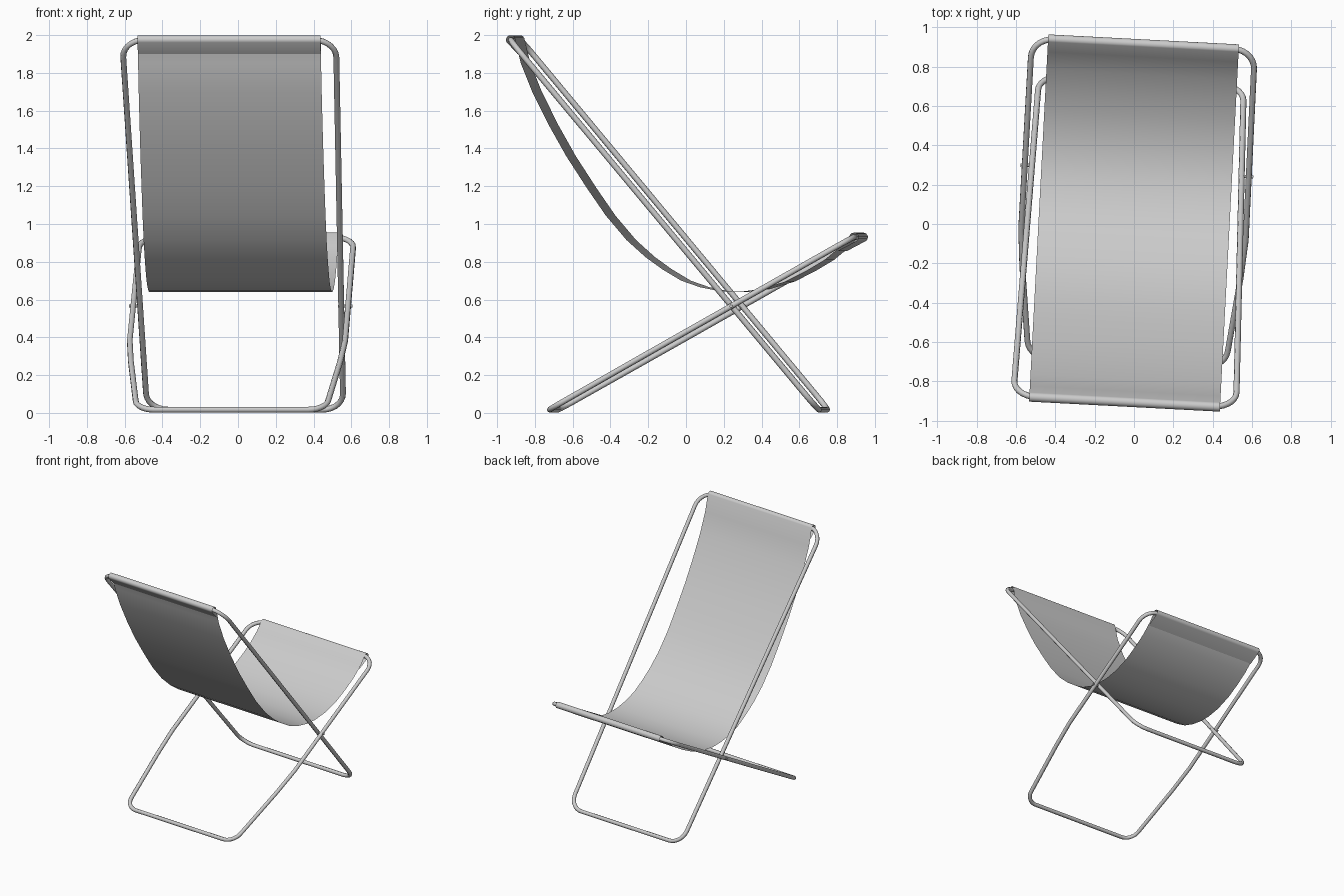
import bpy, math
from mathutils import Vector, Matrix

if "Cube" in bpy.data.objects:
    bpy.data.objects.remove(bpy.data.objects["Cube"], do_unlink=True)

TUBE = 0.0155
TURN = Matrix.Rotation(math.radians(-3), 4, "Z")   # chair stands slightly turned


def material(name, color):
    m = bpy.data.materials.new(name)
    m.use_nodes = True
    m.diffuse_color = color
    m.node_tree.nodes["Principled BSDF"].inputs["Base Color"].default_value = color
    return m


grey = material("pale grey", (0.6, 0.6, 0.6, 1))


def finish(obj, name, angle):
    obj.name = name
    obj.data.materials.clear()
    obj.data.materials.append(grey)
    bpy.ops.object.select_all(action="DESELECT")
    obj.select_set(True)
    bpy.context.view_layer.objects.active = obj
    bpy.ops.object.shade_smooth_by_angle(angle=math.radians(angle))


def rounded(corner, before, after, r, steps=7):
    """Arc replacing a corner of a path."""
    if r == 0:
        return [corner]
    a, b = (before - corner).normalized(), (after - corner).normalized()
    centre = corner + (a + b) * r
    angles = [math.pi / 2 * i / steps for i in range(steps + 1)]
    return [centre - (b * math.cos(t) + a * math.sin(t)) * r for t in angles]


def tube_loop(name, low, high, half):
    """Closed bent tube; half lists (half width, fraction of height, bend radius)."""
    low, high = Vector((0, *low)), Vector((0, *high))
    ring = [(w, s, r) for w, s, r in half] + [(-w, s, r) for w, s, r in reversed(half)]
    pts = [low.lerp(high, s) + Vector((w, 0, 0)) for w, s, r in ring]
    path = []
    for i, p in enumerate(pts):
        path += rounded(p, pts[i - 1], pts[(i + 1) % len(pts)], ring[i][2])
    curve = bpy.data.curves.new(name, "CURVE")
    curve.dimensions = "3D"
    curve.bevel_depth = TUBE
    curve.bevel_resolution = 2
    spline = curve.splines.new("POLY")
    spline.points.add(len(path) - 1)
    for sp, p in zip(spline.points, path):
        sp.co = (*(TURN @ p), 1)
    spline.use_cyclic_u = True
    obj = bpy.data.objects.new(name, curve)
    bpy.context.collection.objects.link(obj)
    bpy.ops.object.select_all(action="DESELECT")
    obj.select_set(True)
    bpy.context.view_layer.objects.active = obj
    bpy.ops.object.convert(target="MESH")
    finish(bpy.context.object, name, 60)


# Two crossing tube frames, (y, z) of their end bars
back_low, back_top = (0.727, 0.017), (-0.905, 1.975)
seat_low, seat_top = (-0.70, 0.017), (0.915, 0.93)
tube_loop("back_frame", back_low, back_top, [(0.52, 0, 0.11), (0.567, 1, 0.12)])
tube_loop("seat_frame", seat_low, seat_top,
          [(0.50, 0, 0.09), (0.555, 0.28, 0), (0.571, 0.4, 0), (0.567, 1, 0.11)])

# Pivot pins where the frames cross
for side, label in ((1, "left"), (-1, "right")):
    bpy.ops.mesh.primitive_cylinder_add(vertices=12, radius=0.008, depth=0.075)
    pin = bpy.context.object
    pin.matrix_world = (TURN @ Matrix.Translation((side * 0.555, 0.27, 0.565))
                        @ Matrix.Rotation(math.pi / 2, 4, "Y"))
    finish(pin, label + "_pivot_pin", 40)


# Sling: sheet wrapped over both end bars, with hems on the underside
def wrap(centre, start, end, steps=10, r=0.024):
    out = []
    for i in range(steps + 1):
        t = math.radians(start + (end - start) * i / steps)
        out.append((centre[0] + r * math.cos(t), centre[1] + r * math.sin(t)))
    return out


sag = [(-0.85, 1.85), (-0.79, 1.70), (-0.70, 1.52), (-0.61, 1.36), (-0.50, 1.19),
       (-0.40, 1.045), (-0.29, 0.915), (-0.19, 0.825), (-0.10, 0.76), (0, 0.70),
       (0.10, 0.665), (0.20, 0.645), (0.30, 0.64), (0.42, 0.655), (0.55, 0.695),
       (0.66, 0.75), (0.76, 0.81), (0.85, 0.885)]
profile = ([(-0.868, 1.90)] + wrap(back_top, 215, 20) + sag
           + wrap(seat_top, 125, -60) + [(0.83, 0.858)])
columns = 4
verts = [TURN @ Vector((-0.485 + 0.97 * c / columns, y, z))
         for y, z in profile for c in range(columns + 1)]
n = columns + 1
faces = [(i * n + c, i * n + c + 1, (i + 1) * n + c + 1, (i + 1) * n + c)
         for i in range(len(profile) - 1) for c in range(columns)]
mesh = bpy.data.meshes.new("fabric_sling")
mesh.from_pydata(verts, [], faces)
sling = bpy.data.objects.new("fabric_sling", mesh)
bpy.context.collection.objects.link(sling)
finish(sling, "fabric_sling", 60)
